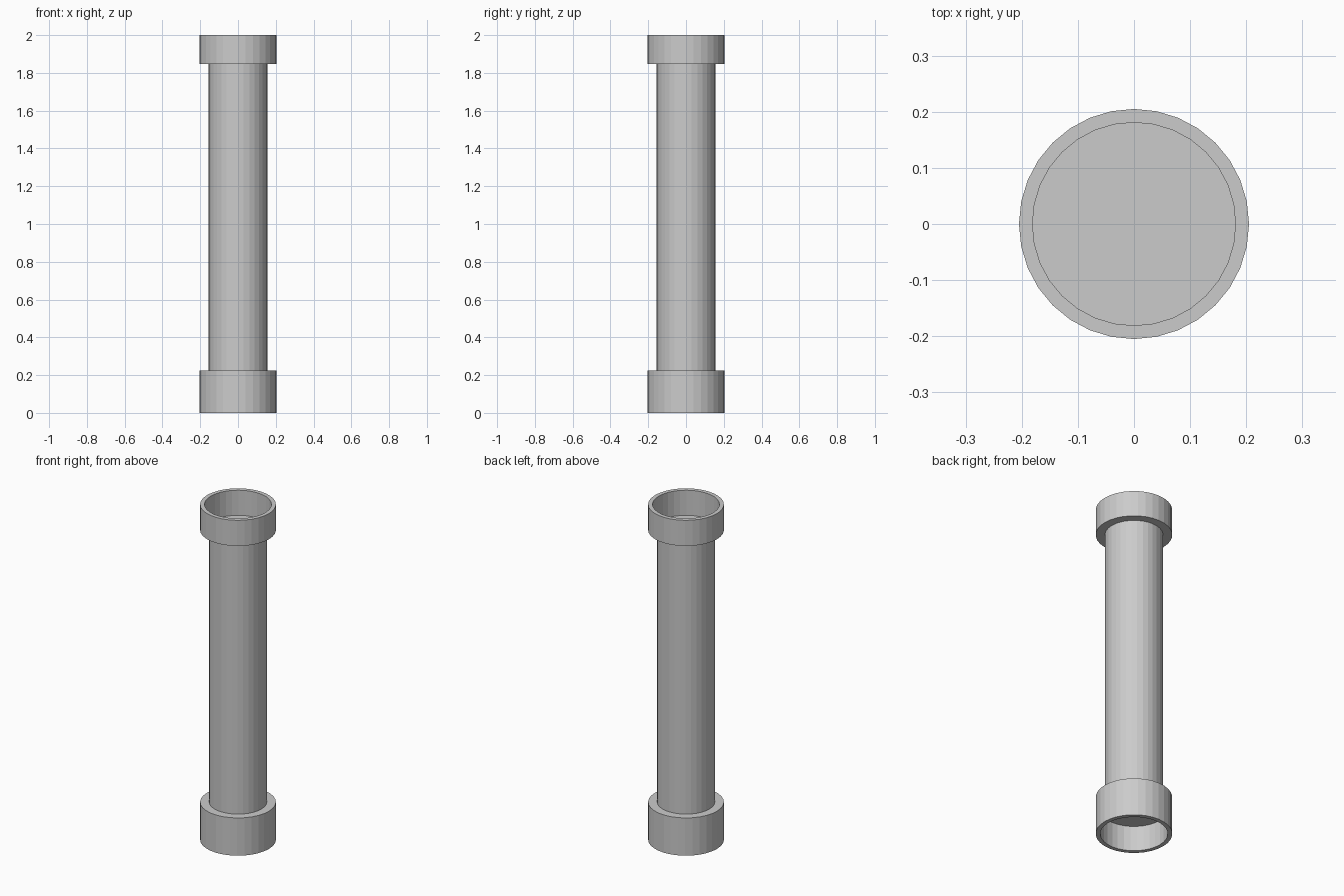
import bpy, bmesh, math

if "Cube" in bpy.data.objects:
    bpy.data.objects.remove(bpy.data.objects["Cube"])

SIDES = 32


def lathe(name, profile):
    """Revolve an (r, z) profile, capped on the axis, into a flat-faced solid."""
    bm = bmesh.new()
    verts = [bm.verts.new((r, 0, z)) for r, z in profile]
    edges = [bm.edges.new(pair) for pair in zip(verts, verts[1:])]
    bmesh.ops.spin(bm, geom=verts + edges, axis=(0, 0, 1), cent=(0, 0, 0),
                   angle=math.tau, steps=SIDES, use_merge=False)
    bmesh.ops.remove_doubles(bm, verts=bm.verts, dist=1e-4)
    bmesh.ops.recalc_face_normals(bm, faces=bm.faces)
    mesh = bpy.data.meshes.new(name)
    bm.to_mesh(mesh)
    bm.free()
    obj = bpy.data.objects.new(name, mesh)
    bpy.context.collection.objects.link(obj)
    return obj


R_COLLAR, R_SOCKET, R_SHAFT = 0.205, 0.181, 0.156
Z_LOW, Z_HIGH = 0.225, 1.847      # shoulders of the two collars
FLOOR_LOW, FLOOR_HIGH = 0.15, 1.85  # socket floors

# Pipe: shaft with a socketed collar at each end
lathe("pipe", [
    (0, FLOOR_LOW), (R_SOCKET, FLOOR_LOW), (R_SOCKET, 0), (R_COLLAR, 0),
    (R_COLLAR, Z_LOW), (R_SHAFT, Z_LOW),
    (R_SHAFT, Z_HIGH), (R_COLLAR, Z_HIGH),
    (R_COLLAR, 2), (R_SOCKET, 2), (R_SOCKET, FLOOR_HIGH), (0, FLOOR_HIGH),
])
